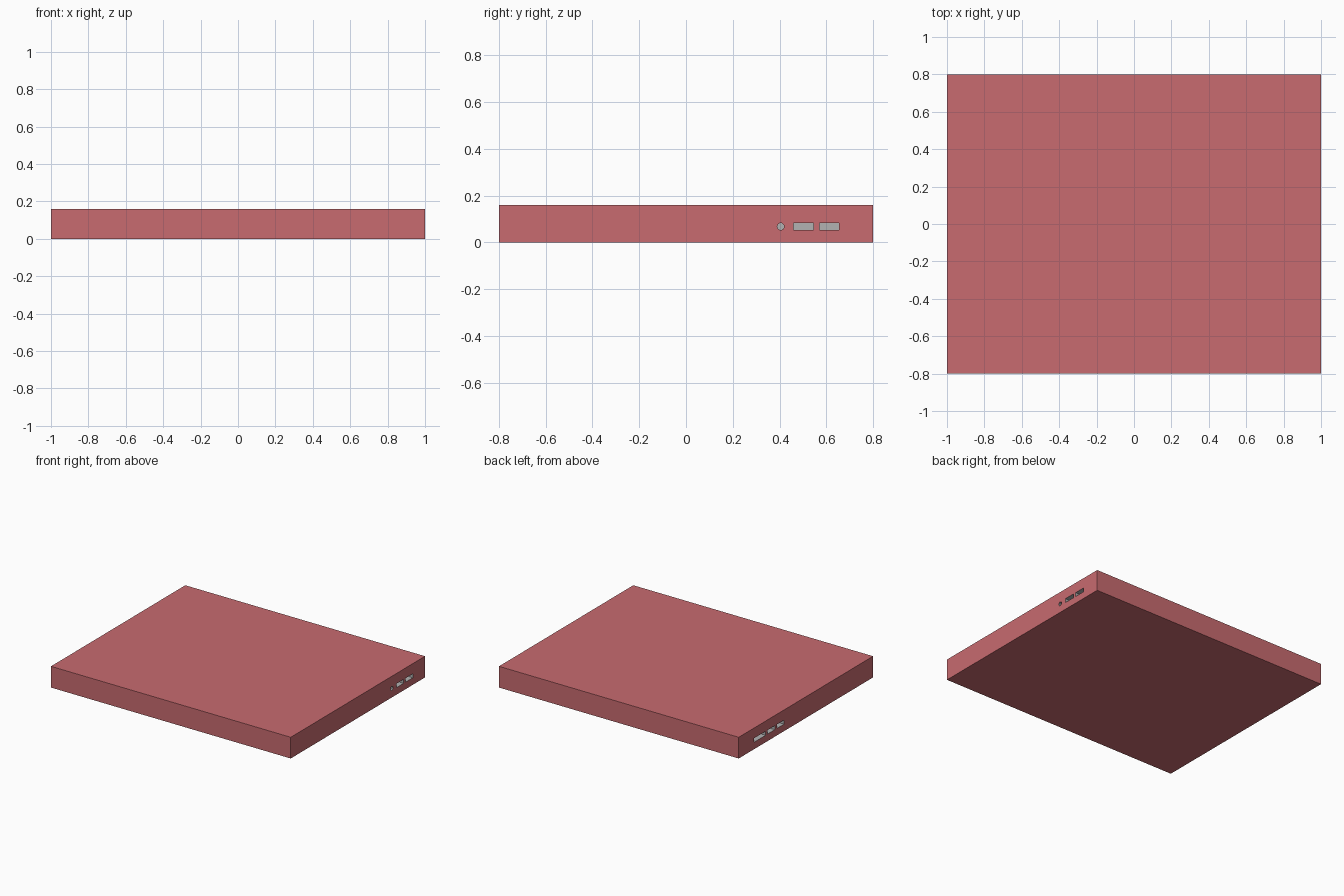
import bpy, bmesh
from mathutils import Matrix

if "Cube" in bpy.data.objects:
    bpy.data.objects.remove(bpy.data.objects["Cube"])

W, D, H = 2.0, 1.6, 0.16      # case size
PORT_Z, PORT_H = 0.068, 0.03  # port centre height and opening height
DEPTH = 0.04                  # port recess depth


def material(name, rgb):
    m = bpy.data.materials.new(name)
    m.diffuse_color = (*rgb, 1)
    m.use_nodes = True
    m.node_tree.nodes["Principled BSDF"].inputs["Base Color"].default_value = m.diffuse_color
    return m


def add_object(name, bm, mats):
    bmesh.ops.recalc_face_normals(bm, faces=bm.faces[:])
    mesh = bpy.data.meshes.new(name)
    bm.to_mesh(mesh)
    bm.free()
    for m in mats:
        mesh.materials.append(m)
    ob = bpy.data.objects.new(name, mesh)
    bpy.context.collection.objects.link(ob)
    return ob


def box(bm, centre, size):
    bmesh.ops.create_cube(bm, size=1, matrix=Matrix.Translation(centre) @ Matrix.Diagonal((*size, 1)))


red = material("case_red", (0.58, 0.147, 0.162))
grey = material("port_grey", (0.45, 0.45, 0.45))

# Closed flat case
bm = bmesh.new()
box(bm, (0, 0, H / 2), (W, D, H))
case = add_object("case", bm, [red, grey])

# Slot and jack openings: side, y start, y end
slots = [(1, 0.46, 0.545), (1, 0.57, 0.655),
         (-1, 0.48, 0.62), (-1, 0.37, 0.455), (-1, 0.26, 0.345)]
bm = bmesh.new()
for side, y0, y1 in slots:
    box(bm, (side * W / 2, (y0 + y1) / 2, PORT_Z), (2 * DEPTH, y1 - y0, PORT_H))
bmesh.ops.create_cone(bm, cap_ends=True, segments=10, radius1=0.015, radius2=0.015, depth=2 * DEPTH,
                      matrix=Matrix.Translation((W / 2, 0.405, PORT_Z)) @ Matrix.Rotation(1.570796, 4, 'Y'))
cutter = add_object("port_cutter", bm, [grey])
cutter.hide_render = True

# Recess the ports, keeping the grey lining
mod = case.modifiers.new("ports", 'BOOLEAN')
mod.operation = 'DIFFERENCE'
mod.solver = 'EXACT'
mod.material_mode = 'TRANSFER'
mod.object = cutter
bpy.context.view_layer.objects.active = case
bpy.ops.object.modifier_apply(modifier=mod.name)
bpy.data.objects.remove(cutter)
